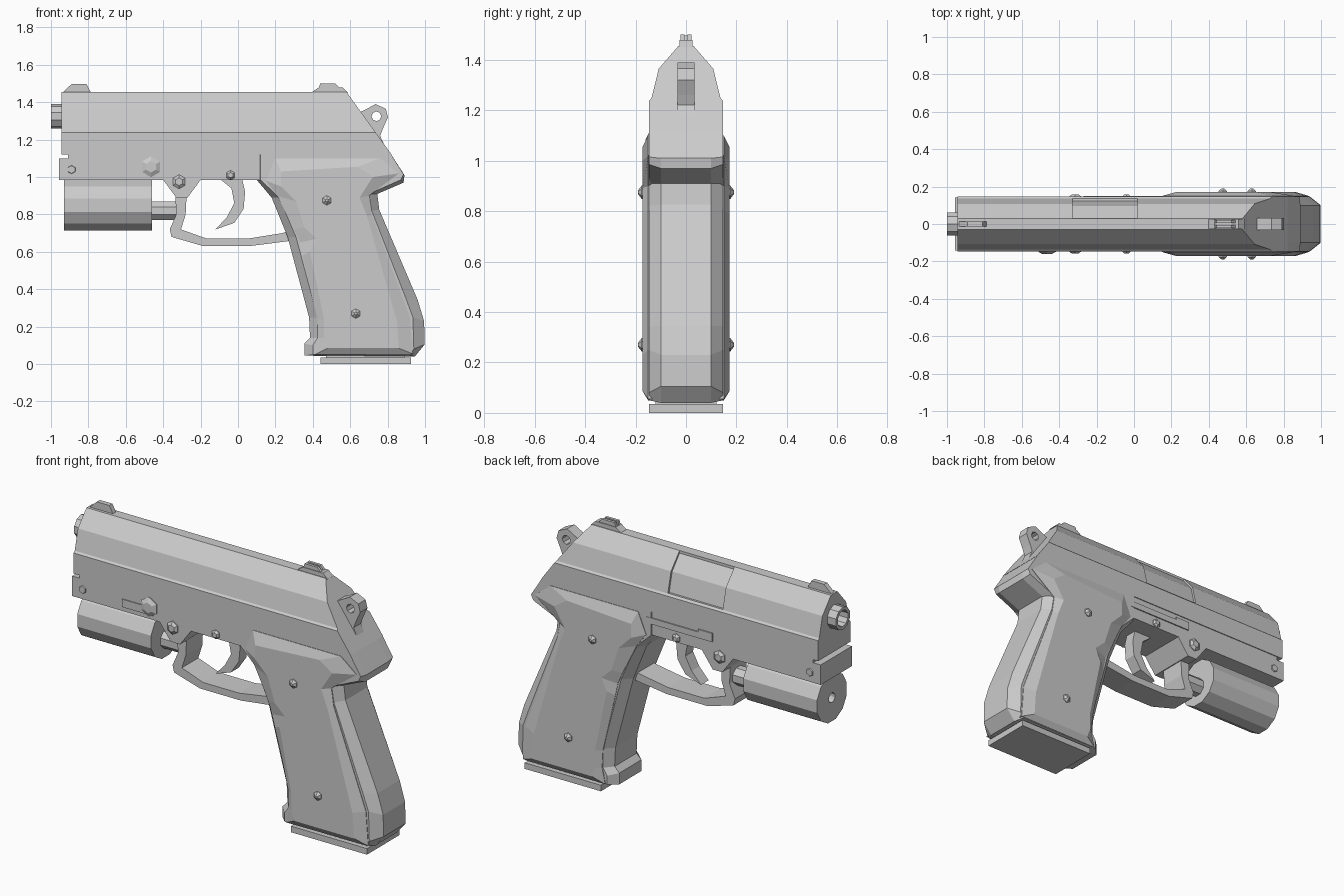
import bpy, bmesh
from math import cos, sin, pi


def loft(name, loops):
    """Skin a list of equal-length 3D loops and cap both ends."""
    bm = bmesh.new()
    rings = [[bm.verts.new(p) for p in loop] for loop in loops]
    n = len(rings[0])
    for a, b in zip(rings, rings[1:]):
        for i in range(n):
            bm.faces.new((a[i], a[(i + 1) % n], b[(i + 1) % n], b[i]))
    bm.faces.new(rings[0])
    bm.faces.new(rings[-1])
    bmesh.ops.recalc_face_normals(bm, faces=bm.faces)
    me = bpy.data.meshes.new(name)
    bm.to_mesh(me)
    bm.free()
    ob = bpy.data.objects.new(name, me)
    bpy.context.collection.objects.link(ob)
    return ob


def plate(name, pts, y0, y1):
    """Side profile (x, z) extruded across y."""
    return loft(name, [[(x, y, z) for x, z in pts] for y in (y0, y1)])


def ring_x(x, r, z, n, turn=0.5):
    return [(x, r * cos(2 * pi * (i + turn) / n), z + r * sin(2 * pi * (i + turn) / n)) for i in range(n)]


def stud(name, x, z, r, y, depth, side, n=6, top=0.55):
    """Chamfered polygonal screw head on one side."""
    def ring(rad, yy):
        return [(x + rad * sin(2 * pi * i / n), side * yy, z + rad * cos(2 * pi * i / n)) for i in range(n)]
    return loft(name, [ring(r, y - 0.02), ring(r, y + depth * 0.3), ring(r * top, y + depth)])


def cut(ob, cutter):
    m = ob.modifiers.new("cut", 'BOOLEAN')
    m.object = cutter
    m.operation = 'DIFFERENCE'
    m.solver = 'EXACT'
    bpy.context.view_layer.objects.active = ob
    bpy.ops.object.modifier_apply(modifier=m.name)
    bpy.data.objects.remove(cutter)


# Slide: faceted section with a raked rear end
half = [(0.03, 1.455), (0.108, 1.365), (0.137, 1.248), (0.147, 1.238), (0.147, 1.12)]
sec = half + [(-y, z) for y, z in reversed(half)]
slide = loft("slide", [[(-0.945, y, z) for y, z in sec],
                       [(0.58 + (1.455 - z) * 0.72, y, z) for y, z in sec]])

# Ejection port recess on the far side
port = [(0.03, 1.48), (0.03, 1.44), (0.097, 1.36), (0.124, 1.25), (0.2, 1.25), (0.2, 1.48)]
cut(slide, loft("port_cutter", [[(x, y, z) for y, z in port] for x in (-0.33, 0.02)]))

# Hollow barrel muzzle
loft("barrel", [ring_x(-0.93, 0.066, 1.325, 10), ring_x(-1.0, 0.066, 1.325, 10),
                ring_x(-1.0, 0.047, 1.325, 10), ring_x(-0.94, 0.047, 1.325, 10)])

# Sights
plate("front_sight", [(-0.94, 1.45), (-0.89, 1.497), (-0.81, 1.497), (-0.785, 1.45)], -0.014, 0.014)
plate("rear_sight_base", [(0.39, 1.45), (0.43, 1.478), (0.56, 1.478), (0.59, 1.45)], -0.026, 0.026)
for s in (-1, 1):
    plate("rear_sight_post", [(0.43, 1.47), (0.44, 1.5), (0.52, 1.5), (0.55, 1.47)], s * 0.006, s * 0.022)

# Hammer with a pierced spur
hammer = plate("hammer", [(0.60, 1.25), (0.64, 1.34), (0.69, 1.365), (0.735, 1.39), (0.79, 1.365), (0.802, 1.32),
                          (0.775, 1.26), (0.76, 1.22), (0.79, 1.155), (0.70, 1.155)], -0.033, 0.033)
cut(hammer, plate("hammer_cutter", [(0.74 + 0.026 * cos(i * pi / 4), 1.325 + 0.026 * sin(i * pi / 4))
                                    for i in range(8)], -0.1, 0.1))

# Front frame
plate("frame", [(-0.958, 1.10), (-0.958, 0.985), (-0.40, 0.985), (-0.33, 0.89), (-0.27, 0.89), (-0.20, 0.985),
                (0.2, 0.985), (0.2, 1.125), (-0.91, 1.125), (-0.91, 1.10)], -0.142, 0.142)

# Grip core: wide centre band, chamfered toward each side (outer x, z, side x, z)
core = [(0.10, 0.985, 0.12, 0.985), (0.18, 0.89, 0.22, 0.89), (0.265, 0.68, 0.31, 0.68),
        (0.38, 0.25, 0.425, 0.25), (0.385, 0.14, 0.425, 0.14), (0.355, 0.11, 0.40, 0.10),
        (0.355, 0.045, 0.40, 0.05), (0.945, 0.04, 0.92, 0.05), (0.998, 0.105, 0.94, 0.08),
        (0.995, 0.23, 0.935, 0.25), (0.96, 0.345, 0.90, 0.345), (0.755, 0.826, 0.715, 0.82),
        (0.745, 0.91, 0.70, 0.91), (0.885, 0.97, 0.87, 0.985), (0.89, 1.01, 0.885, 1.015),
        (0.81, 1.135, 0.81, 1.135), (0.10, 1.125, 0.12, 1.125)]
loft("grip_core", [[(c[0], y, c[1]) if abs(y) < 0.12 else (c[2], y, c[3]) for c in core]
                   for y in (-0.147, -0.10, 0.10, 0.147)])

# Grip panels: bevelled plates with a finger notch (base x, z, face x, z)
panel = [(0.20, 1.10, 0.23, 1.03), (0.76, 1.10, 0.64, 1.055), (0.86, 1.02, 0.72, 1.0),
         (0.70, 0.90, 0.65, 0.89), (0.715, 0.80, 0.69, 0.79), (0.92, 0.25, 0.85, 0.23),
         (0.935, 0.055, 0.86, 0.085), (0.41, 0.05, 0.48, 0.085), (0.43, 0.14, 0.46, 0.14),
         (0.425, 0.24, 0.46, 0.24), (0.345, 0.58, 0.385, 0.60), (0.33, 0.65, 0.42, 0.67),
         (0.30, 0.72, 0.355, 0.73), (0.21, 0.90, 0.31, 0.87), (0.15, 0.98, 0.23, 0.95)]
for s in (-1, 1):
    loft("grip_panel", [[(p[0], s * 0.13, p[1]) for p in panel],
                        [(p[0], s * 0.15, p[1]) for p in panel],
                        [(p[2], s * 0.172, p[3]) for p in panel]])

# Magazine floor plate
plate("magazine_base", [(0.44, 0.0), (0.925, 0.0), (0.925, 0.035), (0.44, 0.035)], -0.147, 0.147)
plate("magazine_neck", [(0.47, 0.02), (0.89, 0.02), (0.89, 0.06), (0.47, 0.06)], -0.12, 0.12)

# Trigger guard and trigger
plate("trigger_guard", [(-0.335, 0.90), (-0.33, 0.80), (-0.365, 0.72), (-0.355, 0.68), (-0.19, 0.632), (0.07, 0.632),
                        (0.29, 0.66), (0.27, 0.71), (0.235, 0.70), (0.06, 0.672), (-0.17, 0.672), (-0.305, 0.72),
                        (-0.28, 0.80), (-0.275, 0.90)], -0.075, 0.075)
plate("trigger", [(-0.11, 1.0), (0.02, 1.0), (0.038, 0.92), (0.03, 0.83), (-0.02, 0.755), (-0.12, 0.72),
                  (-0.06, 0.785), (-0.02, 0.86), (-0.035, 0.94)], -0.035, 0.035)

# Under-barrel light with a lens hole and rear switch
loft("light_body", [ring_x(-0.46, 0.14, 0.85, 12), ring_x(-0.93, 0.14, 0.85, 12),
                    ring_x(-0.93, 0.028, 0.85, 12), ring_x(-0.88, 0.028, 0.85, 12)])
loft("light_switch", [ring_x(-0.47, 0.053, 0.82, 8), ring_x(-0.31, 0.053, 0.82, 8)])

# Screws and pins on both sides
for s in (-1, 1):
    stud("front_pin", -0.89, 1.04, 0.023, 0.142, 0.006, s, top=0.9)
    stud("guard_pin", -0.315, 0.975, 0.038, 0.142, 0.016, s)
    stud("trigger_pin", -0.04, 1.01, 0.026, 0.142, 0.016, s)
    stud("upper_grip_screw", 0.475, 0.875, 0.026, 0.17, 0.02, s, top=0.3)
    stud("lower_grip_screw", 0.63, 0.27, 0.026, 0.17, 0.02, s, top=0.3)

# Takedown lever (near side) and slide catch (far side)
stud("takedown_knob", -0.465, 1.055, 0.056, 0.142, 0.018, -1)
plate("takedown_lever", [(-0.635, 1.01), (-0.44, 1.01), (-0.44, 1.055), (-0.635, 1.055)], -0.148, -0.13)
plate("slide_catch", [(-0.27, 1.05), (0.15, 1.05), (0.15, 1.085), (-0.18, 1.085), (-0.18, 1.10), (-0.27, 1.10)],
      0.13, 0.149)
